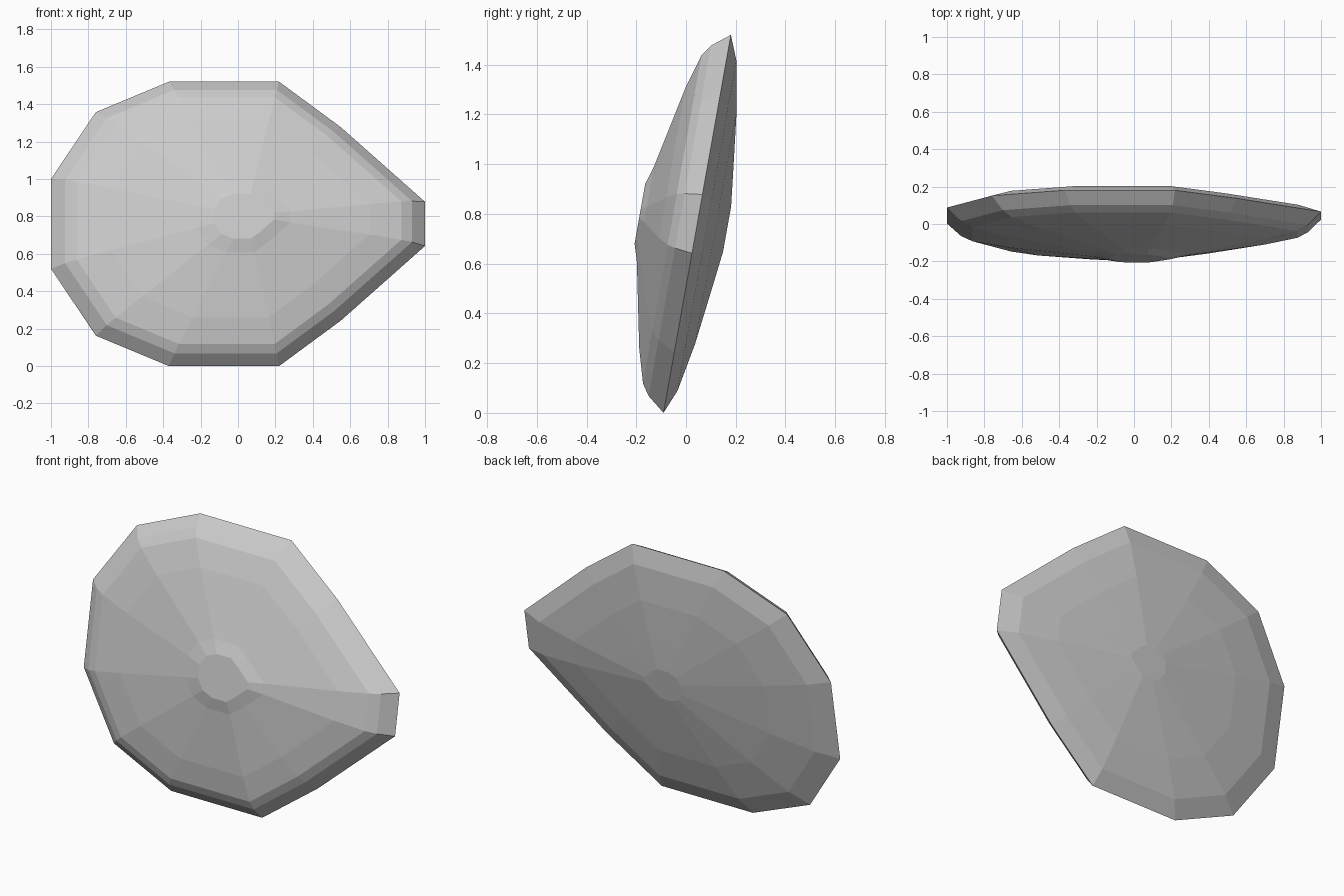
import bpy
import bmesh
from math import radians
from mathutils import Matrix, Vector

cube = bpy.data.objects.get("Cube")
if cube:
    bpy.data.objects.remove(cube, do_unlink=True)

# Single grey surface
grey = bpy.data.materials.new("plain_grey")
grey.use_nodes = True
colour = (0.6, 0.6, 0.6, 1)
grey.diffuse_color = colour
grey.node_tree.nodes["Principled BSDF"].inputs["Base Color"].default_value = colour

# Upper half of the rim outline, mirrored to make the lower half
upper = [(1, 0.12), (0.55, 0.525), (0.22, 0.772), (-0.37, 0.772), (-0.76, 0.607), (-1, 0.244)]
outline = upper + [(x, -v) for x, v in reversed(upper)]
hub_x = 0.04

# Rings of the shell as (scale of the outline, depth towards the front)
rings = [(0.158, 0.234), (0.25, 0.212), (0.69, 0.142), (0.868, 0.102), (0.927, 0.071),
         (1, 0), (0.873, -0.04), (0.62, -0.076), (0.33, -0.103), (0.12, -0.122)]

bm = bmesh.new()
loops = [[bm.verts.new((hub_x + (x - hub_x) * s, -d, v * s)) for x, v in outline]
         for s, d in rings]
count = len(outline)
for a, b in zip(loops, loops[1:]):
    for i in range(count):
        j = (i + 1) % count
        bm.faces.new((a[i], a[j], b[j], b[i]))

# Flat hub on each side
bm.faces.new(loops[0])
bm.faces.new(loops[-1])
bmesh.ops.recalc_face_normals(bm, faces=bm.faces)

# Lean the whole shell back and stand it on the ground
bm.transform(Matrix.Translation(Vector((0, 0.045, 0.76))) @ Matrix.Rotation(radians(-10.1), 4, "X"))
lowest = min(v.co.z for v in bm.verts)
bmesh.ops.translate(bm, verts=bm.verts, vec=(0, 0, -lowest))

mesh = bpy.data.meshes.new("faceted_shell")
bm.to_mesh(mesh)
bm.free()
mesh.materials.append(grey)
shell = bpy.data.objects.new("faceted_shell", mesh)
bpy.context.collection.objects.link(shell)
